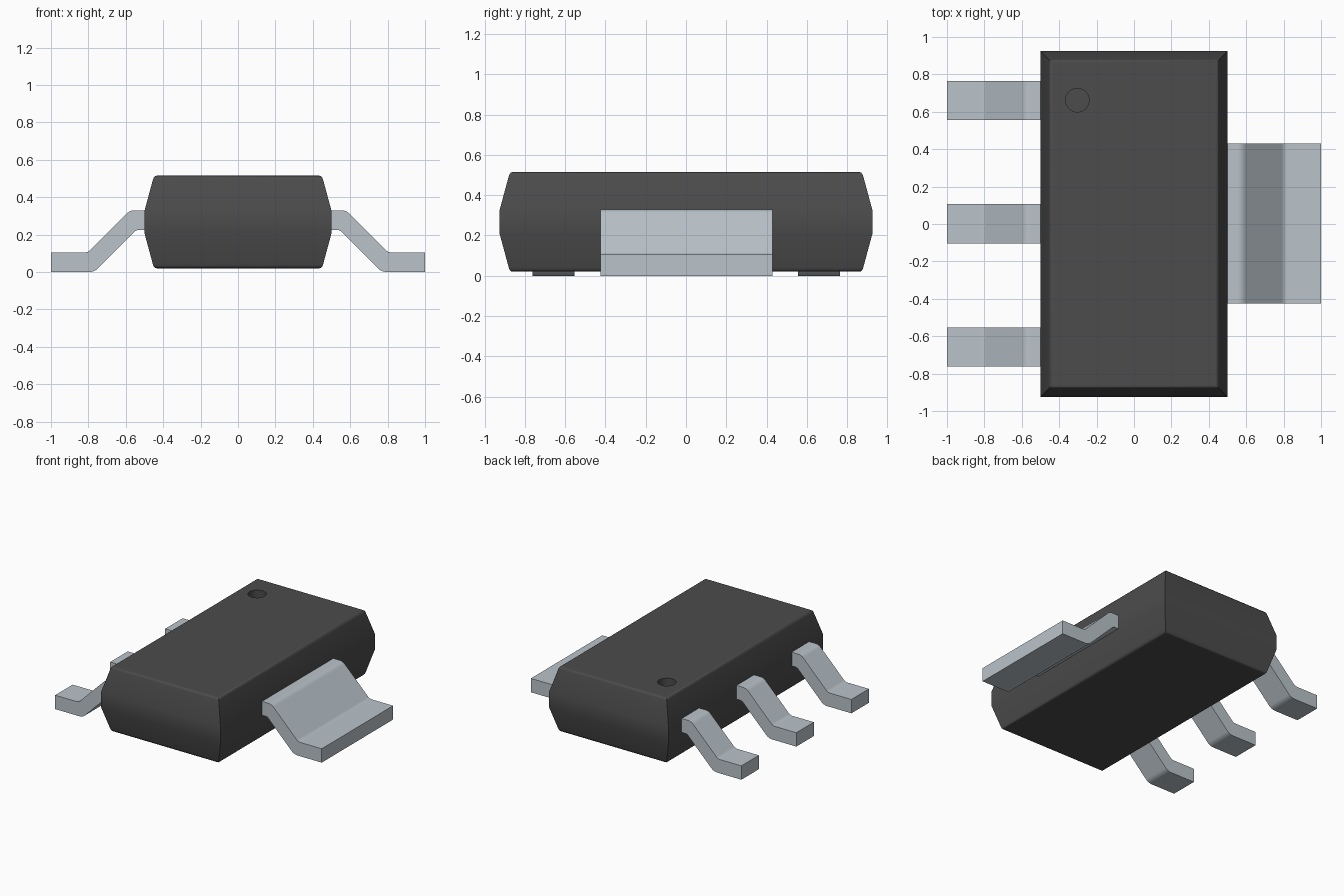
import bpy
import bmesh
import math
from mathutils import Vector

if "Cube" in bpy.data.objects:
    bpy.data.objects.remove(bpy.data.objects["Cube"], do_unlink=True)


def make_material(name, rgb):
    mat = bpy.data.materials.new(name)
    mat.use_nodes = True
    mat.diffuse_color = (*rgb, 1)
    mat.node_tree.nodes["Principled BSDF"].inputs["Base Color"].default_value = (*rgb, 1)
    return mat


PLASTIC = make_material("dark grey plastic", (0.072, 0.072, 0.072))
METAL = make_material("light grey metal", (0.49, 0.55, 0.59))


def make_object(name, bm, mat):
    bmesh.ops.recalc_face_normals(bm, faces=bm.faces)
    mesh = bpy.data.meshes.new(name)
    bm.to_mesh(mesh)
    bm.free()
    mesh.materials.append(mat)
    obj = bpy.data.objects.new(name, mesh)
    bpy.context.collection.objects.link(obj)
    return obj


def activate(obj):
    bpy.ops.object.select_all(action="DESELECT")
    obj.select_set(True)
    bpy.context.view_layer.objects.active = obj


def finish(obj):
    # smooth bends, sharp corners, flat large faces
    activate(obj)
    bpy.ops.object.shade_smooth_by_angle(angle=math.radians(35))
    mod = obj.modifiers.new("flat_faces", "WEIGHTED_NORMAL")
    mod.keep_sharp = True


def rounded(points, radii, steps=5):
    """Polygon whose corners are replaced by arcs; radius 0 stays sharp."""
    out = []
    for i, (p, r) in enumerate(zip(points, radii)):
        p = Vector(p)
        if r == 0:
            out.append(p)
            continue
        a = (Vector(points[i - 1]) - p).normalized()
        b = (Vector(points[(i + 1) % len(points)]) - p).normalized()
        half = a.angle(b) / 2
        centre = p + (a + b).normalized() * r / math.sin(half)
        start = p + a * r / math.tan(half) - centre
        end = p + b * r / math.tan(half) - centre
        for s in range(steps + 1):
            out.append(centre + start.lerp(end, s / steps).normalized() * r)
    return out


# Body: stacked rectangles tapering from the middle band to top and bottom
MID_Z = 0.2675
half = [(0, 0.06), (0.045, 0.226), (0.049, 0.237), (0.055, 0.2445), (0.065, 0.2475)]
profile = [(i, MID_Z - h) for i, h in reversed(half)] + [(i, MID_Z + h) for i, h in half]
bm = bmesh.new()
rings = []
for inset, z in profile:
    x, y = 0.5 - inset, 0.925 - inset
    rings.append([bm.verts.new((sx * x, sy * y, z))
                  for sx, sy in ((-1, -1), (1, -1), (1, 1), (-1, 1))])
for lo, hi in zip(rings, rings[1:]):
    for k in range(4):
        m = (k + 1) % 4
        bm.faces.new((lo[k], lo[m], hi[m], hi[k]))
bm.faces.new(rings[0])
bm.faces.new(rings[-1])
body = make_object("body", bm, PLASTIC)

# Round recess marking the first pin
bm = bmesh.new()
bmesh.ops.create_cone(bm, cap_ends=True, segments=40, radius1=0.063, radius2=0.063, depth=0.16)
cutter = make_object("pin_mark_cutter", bm, PLASTIC)
cutter.location = (-0.303, 0.662, 0.515)
cutter.hide_render = True
cut = body.modifiers.new("pin_mark", "BOOLEAN")
cut.operation = "DIFFERENCE"
cut.solver = "EXACT"
cut.object = cutter
activate(body)
bpy.ops.object.modifier_apply(modifier=cut.name)
bpy.data.objects.remove(cutter, do_unlink=True)
finish(body)

# Leads: one bent profile extruded to each width
corners = [(0.49, 0.33), (0.578, 0.33), (0.803, 0.105), (1.0, 0.105),
           (1.0, 0.0), (0.768, 0.0), (0.543, 0.225), (0.49, 0.225)]
LEAD = rounded(corners, [0, 0.06, 0.04, 0, 0, 0.07, 0.03, 0])


def make_lead(name, side, y, width):
    bm = bmesh.new()
    face = bm.faces.new([bm.verts.new((side * p.x, y - width / 2, p.y)) for p in LEAD])
    ext = bmesh.ops.extrude_face_region(bm, geom=[face])["geom"]
    bmesh.ops.translate(bm, vec=(0, width, 0),
                        verts=[v for v in ext if isinstance(v, bmesh.types.BMVert)])
    # extrusion leaves the starting cap in place only when it is closed again
    if not face.is_valid:
        bm.faces.new([v for v in bm.verts if v.co.y < y][:len(LEAD)])
    finish(make_object(name, bm, METAL))


make_lead("wide_tab", 1, 0.002, 0.855)
for name, y in (("front_lead", -0.658), ("middle_lead", 0.002), ("back_lead", 0.66)):
    make_lead(name, -1, y, 0.21)
